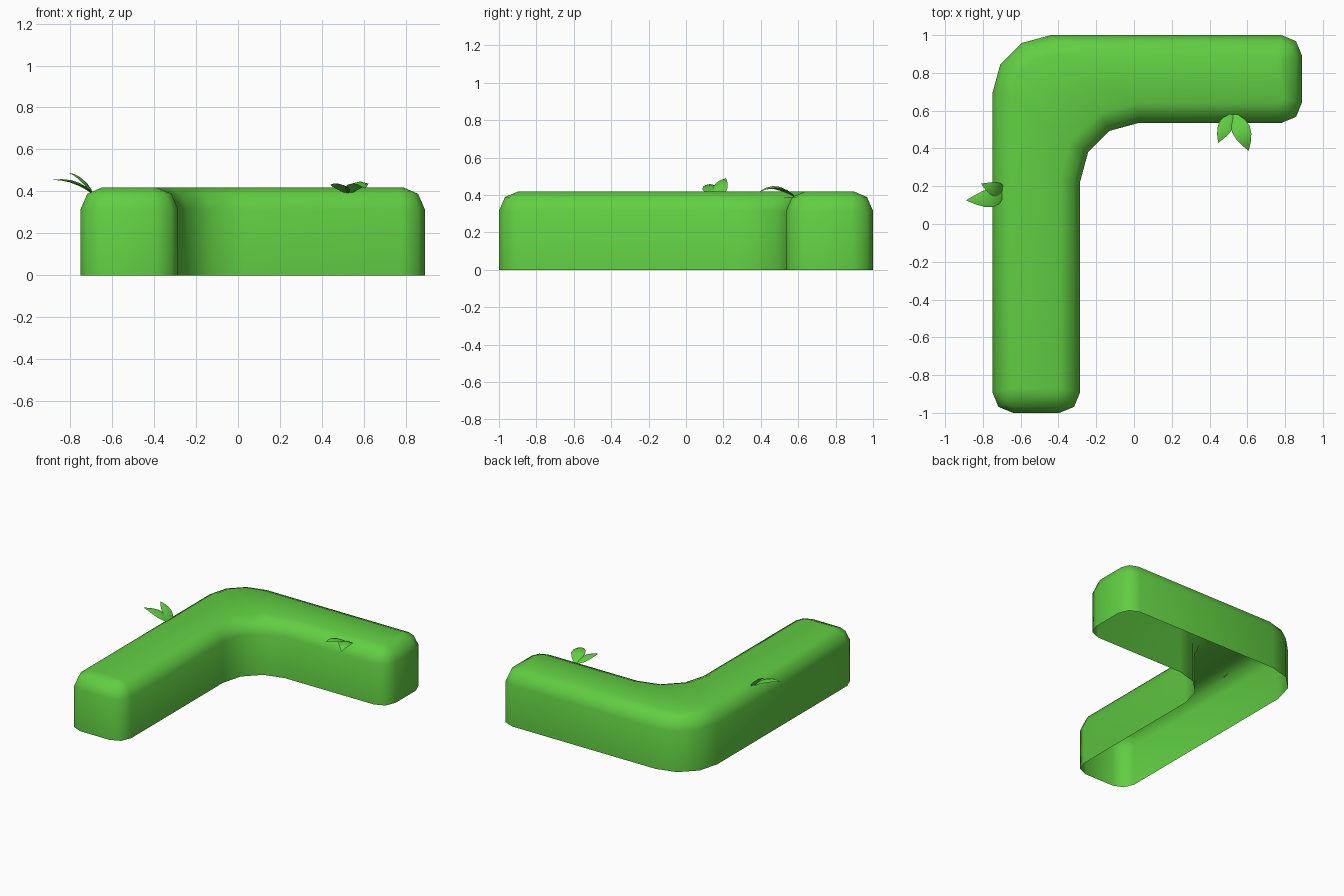
import bpy, bmesh, math
from mathutils import Vector

if "Cube" in bpy.data.objects:
    bpy.data.objects.remove(bpy.data.objects["Cube"])

green = bpy.data.materials.new("leaf green")
green.diffuse_color = (0.12, 0.62, 0.055, 1)
green.use_nodes = True
green.node_tree.nodes["Principled BSDF"].inputs["Base Color"].default_value = green.diffuse_color


def finish(bm, name, angle):
    mesh = bpy.data.meshes.new(name)
    bm.to_mesh(mesh)
    bm.free()
    mesh.materials.append(green)
    ob = bpy.data.objects.new(name, mesh)
    bpy.context.collection.objects.link(ob)
    bpy.ops.object.select_all(action='DESELECT')
    ob.select_set(True)
    bpy.context.view_layer.objects.active = ob
    bpy.ops.object.shade_smooth_by_angle(angle=math.radians(angle))
    return ob


def inset(pts, d):
    """Mitred inward offset of a counter-clockwise outline."""
    out = []
    for i, p in enumerate(pts):
        a = (p - pts[i - 1]).normalized()
        b = (pts[(i + 1) % len(pts)] - p).normalized()
        na, nb = Vector((-a.y, a.x)), Vector((-b.y, b.x))
        out.append(p + (na + nb) * d / (1 + na.dot(nb)))
    return out


# L-shaped hedge: outline rings, rounded over at the top, open underneath
outline = [Vector(p) for p in [
    (-0.75, -0.89), (-0.718, -0.968), (-0.64, -1), (-0.395, -1), (-0.317, -0.968),
    (-0.285, -0.89), (-0.285, 0.225), (-0.243, 0.38), (-0.13, 0.493), (0.025, 0.535),
    (0.78, 0.535), (0.858, 0.567), (0.89, 0.645), (0.89, 0.89), (0.858, 0.968),
    (0.78, 1), (-0.44, 1), (-0.595, 0.958), (-0.708, 0.845), (-0.75, 0.69)]]
bm = bmesh.new()
rings = [[bm.verts.new((p.x, p.y, z)) for p in inset(outline, d)]
         for d, z in [(0, 0), (0, 0.315), (0.032, 0.389), (0.105, 0.42)]]
n = len(outline)
for lo, hi in zip(rings, rings[1:]):
    for i in range(n):
        j = (i + 1) % n
        bm.faces.new((lo[i], lo[j], hi[j], hi[i]))
# top: quads running across the L, paired from both sides
top = rings[-1]
left = [top[k] for k in (2, 1, 0, 19, 18, 17, 16, 15, 14, 13)]
right = [top[k] for k in (3, 4, 5, 6, 7, 8, 9, 10, 11, 12)]
for i in range(9):
    bm.faces.new((left[i], right[i], right[i + 1], left[i + 1]))
finish(bm, "hedge", 60)


def leaf(name, base, ctrl, tip, width):
    """Pointed, arched leaf sheet with a slight fold along its rib."""
    base, ctrl, tip = Vector(base), Vector(ctrl), Vector(tip)
    d = tip - base
    side = Vector((-d.y, d.x, 0)).normalized()
    bm = bmesh.new()
    rows = []
    widths = (0.25, 0.8, 1, 0.85, 0.5, 0)
    for k, w in enumerate(widths):
        t = k / (len(widths) - 1)
        p = base * (1 - t) ** 2 + ctrl * 2 * t * (1 - t) + tip * t * t
        if w == 0:
            rows.append([bm.verts.new(p)])
            continue
        h = w * width / 2
        drop = Vector((0, 0, h * 0.25))
        rows.append([bm.verts.new(p + side * h - drop), bm.verts.new(p),
                     bm.verts.new(p - side * h - drop)])
    for a, b in zip(rows, rows[1:]):
        for i in (0, 1):
            if len(b) == 3:
                bm.faces.new((a[i], a[i + 1], b[i + 1], b[i]))
            else:
                bm.faces.new((a[i], a[i + 1], b[0]))
    for f in bm.faces:
        f.normal_update()
        if f.normal.z < 0:
            f.normal_flip()
    finish(bm, name, 60)


# sprouting leaf pairs
leaf("left_leaf_long", (-0.69, 0.155, 0.39), (-0.76, 0.13, 0.475), (-0.89, 0.125, 0.455), 0.1)
leaf("left_leaf_short", (-0.69, 0.18, 0.385), (-0.73, 0.175, 0.48), (-0.81, 0.213, 0.49), 0.08)
leaf("front_leaf_long", (0.53, 0.58, 0.395), (0.58, 0.48, 0.49), (0.607, 0.388, 0.415), 0.1)
leaf("front_leaf_short", (0.52, 0.58, 0.395), (0.475, 0.51, 0.46), (0.446, 0.43, 0.43), 0.08)
